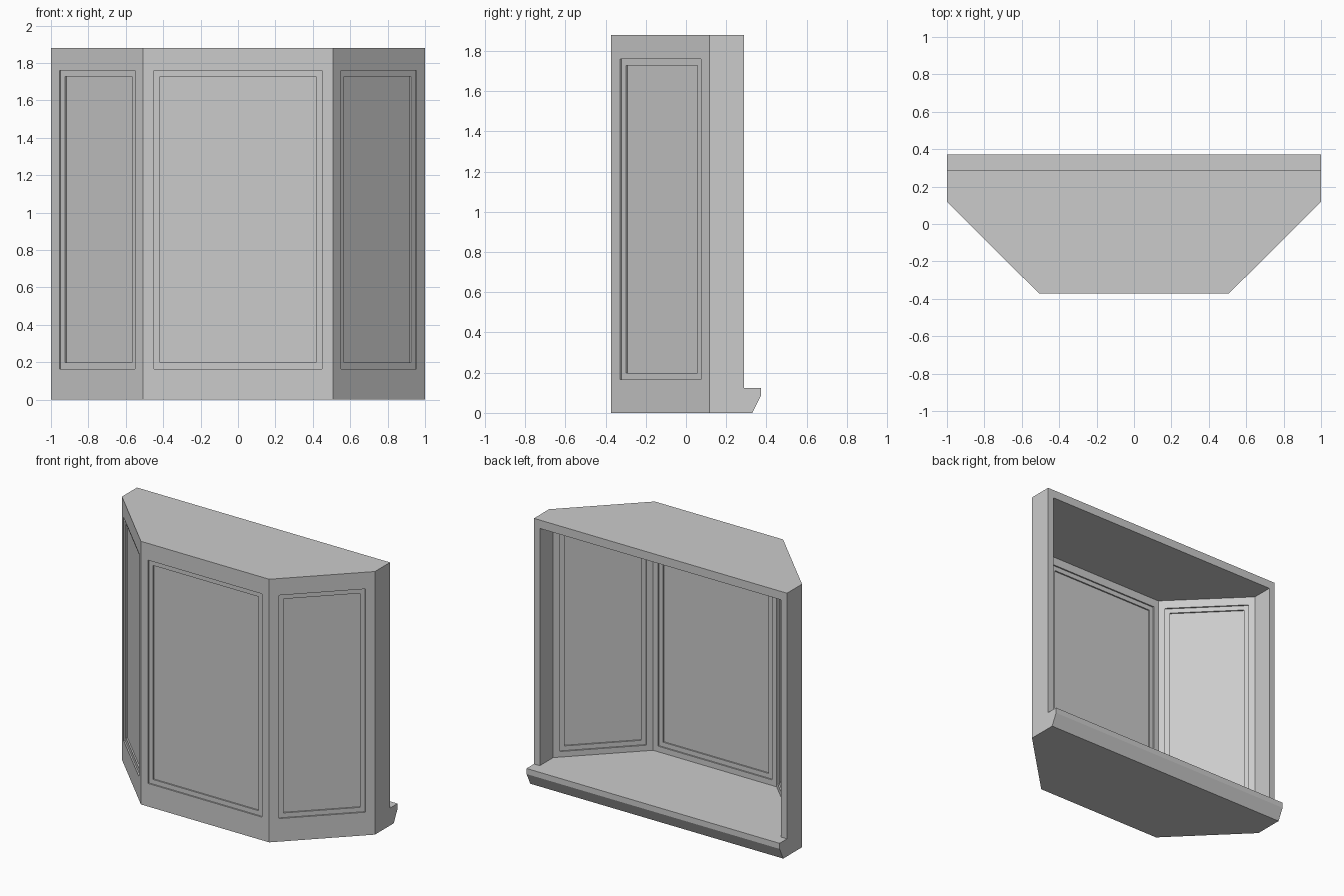
import bpy, bmesh, math
from mathutils import Matrix

if "Cube" in bpy.data.objects:
    bpy.data.objects.remove(bpy.data.objects["Cube"])

H, T = 1.88, 0.046            # height, wall thickness
FLOOR, CEIL = 0.125, 1.82     # inside floor and ceiling levels
BACK, CORNER, FRONT = 0.288, 0.118, -0.372
FX = 0.507                    # half width of the front wall
Z0, Z1 = 0.165, 1.76          # window opening
STEP = 0.01                   # recess of frame and of pane, both sides


def make(name, bm, matrix=None):
    bmesh.ops.recalc_face_normals(bm, faces=bm.faces)
    me = bpy.data.meshes.new(name)
    bm.to_mesh(me)
    bm.free()
    ob = bpy.data.objects.new(name, me)
    bpy.context.collection.objects.link(ob)
    if matrix:
        ob.matrix_world = matrix
    return ob


def prism(name, pts, vec):
    bm = bmesh.new()
    f = bm.faces.new([bm.verts.new(p) for p in pts])
    ext = bmesh.ops.extrude_face_region(bm, geom=[f], use_keep_orig=True)
    bmesh.ops.translate(bm, vec=vec, verts=[g for g in ext['geom'] if isinstance(g, bmesh.types.BMVert)])
    return make(name, bm)


def box(name, w, d, h, matrix):
    bm = bmesh.new()
    bmesh.ops.create_cube(bm, size=1, matrix=Matrix.Diagonal((w, d, h, 1)))
    return make(name, bm, matrix)


def ring(name, w, d, h, border, matrix):
    # rectangular frame: four mitred bars
    bm = bmesh.new()
    loops = []
    for y in (-d / 2, d / 2):
        for b in (0, border):
            x, z = w / 2 - b, h / 2 - b
            loops.append([bm.verts.new(p) for p in ((-x, y, -z), (x, y, -z), (x, y, z), (-x, y, z))])
    for a, b in ((0, 1), (1, 3), (3, 2), (2, 0)):
        for i in range(4):
            j = (i + 1) % 4
            bm.faces.new((loops[a][i], loops[a][j], loops[b][j], loops[b][i]))
    return make(name, bm, matrix)


def boolean(ob, other, op):
    bpy.context.view_layer.objects.active = ob
    other.hide_render = True
    m = ob.modifiers.new(op, 'BOOLEAN')
    m.operation, m.solver, m.object = op, 'EXACT', other
    bpy.ops.object.modifier_apply(modifier=m.name)
    bpy.data.objects.remove(other)


def outline(z, t, back):
    # bay plan, inset by t
    k = t * math.tan(math.pi / 8)
    half = [(FX - k, FRONT + t), (1 - t, CORNER + k), (1 - t, back)]
    return [(x, y, z) for x, y in half] + [(-x, y, z) for x, y in reversed(half)]


# Bay shell, open at the back
shell = prism("bay_shell", outline(0, 0, BACK), (0, 0, H))
boolean(shell, prism("room_cutter", outline(FLOOR, T, BACK + 0.2), (0, 0, CEIL - FLOOR)), 'DIFFERENCE')

# Sill overhanging the back, chamfered below
sill = [(0.2, 0), (0.33, 0), (0.372, 0.085), (0.372, FLOOR), (BACK, FLOOR), (0.2, FLOOR)]
boolean(shell, prism("sill", [(-1, y, z) for y, z in sill], (2, 0, 0)), 'UNION')

# Three windows: opening, frame and pane
mx, my = (1 + FX) / 2, (CORNER + FRONT) / 2
ang = math.atan2(CORNER - FRONT, 1 - FX)
side_w = math.hypot(1 - FX, CORNER - FRONT) - 0.126
for name, x, y, a, w in (("front", 0, FRONT, 0, 0.9),
                         ("right", mx, my, ang, side_w),
                         ("left", -mx, my, -ang, side_w)):
    # window centre lies in the middle of the wall thickness
    m = (Matrix.Translation((x, y, (Z0 + Z1) / 2)) @ Matrix.Rotation(a, 4, 'Z')
         @ Matrix.Translation((0, T / 2, 0)))
    h = Z1 - Z0
    cutter = box("opening_cutter", w, T * 2, h, m)
    bpy.context.view_layer.update()
    boolean(shell, cutter, 'DIFFERENCE')
    ring(name + "_window_frame", w, T - 2 * STEP, h, 0.033, m)
    box(name + "_window_pane", w - 0.066, T - 4 * STEP, h - 0.066, m)
